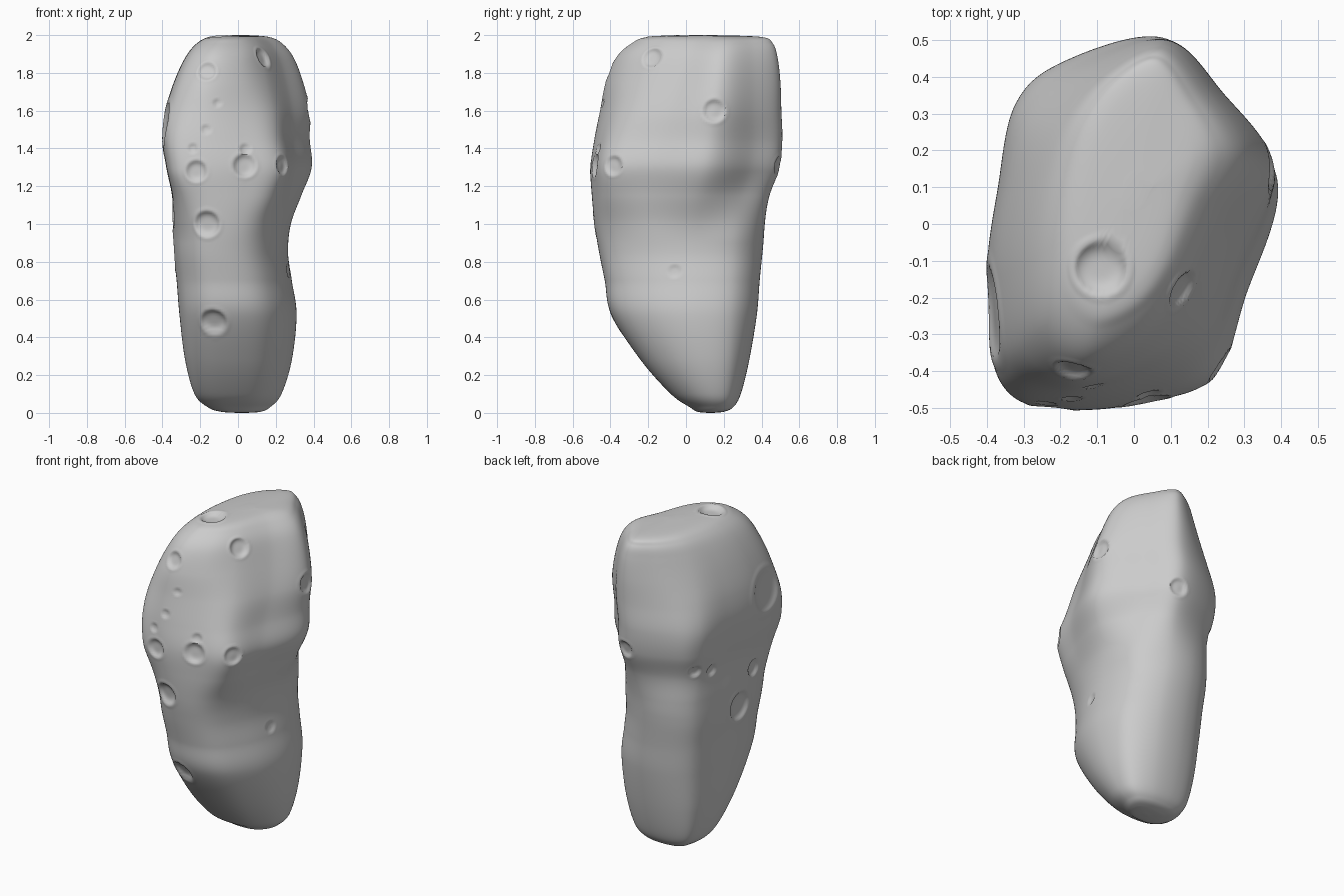
import bpy, bmesh, math
from mathutils import Vector
from mathutils.bvhtree import BVHTree

if "Cube" in bpy.data.objects:
    bpy.data.objects.remove(bpy.data.objects["Cube"])

RINGS, SIDES = 260, 220

# height, left x, right x, front y, back y
EXTENTS = [
    (0.00, 0.00, 0.04, 0.12, 0.14), (0.006, -0.09, 0.12, 0.06, 0.20),
    (0.03, -0.16, 0.17, 0.02, 0.25), (0.10, -0.23, 0.23, -0.08, 0.29),
    (0.28, -0.28, 0.285, -0.24, 0.335), (0.52, -0.31, 0.31, -0.395, 0.375),
    (0.70, -0.325, 0.285, -0.43, 0.39), (0.85, -0.34, 0.265, -0.46, 0.405),
    (1.00, -0.345, 0.28, -0.485, 0.42), (1.15, -0.35, 0.335, -0.50, 0.445),
    (1.30, -0.38, 0.39, -0.505, 0.495), (1.45, -0.40, 0.38, -0.485, 0.51),
    (1.60, -0.385, 0.38, -0.455, 0.505), (1.75, -0.34, 0.345, -0.425, 0.50),
    (1.88, -0.28, 0.295, -0.37, 0.485), (1.955, -0.22, 0.235, -0.29, 0.46),
    (1.99, -0.15, 0.165, -0.20, 0.40), (2.00, -0.03, 0.05, 0.04, 0.14),
]
# cross-sections: angular middle, rounded box below, slanted ridge on top
UPPER = [(.22, -.41), (.30, -.20), (.39, .12), (.22, .36), (.07, .51), (-.20, .45),
         (-.33, .34), (-.37, .10), (-.40, -.15), (-.37, -.44), (-.20, -.50), (.03, -.48)]
LOWER = [(.16, -.33), (.27, -.15), (.31, .06), (.27, .26), (.12, .37), (-.08, .38),
         (-.24, .30), (-.30, .10), (-.31, -.10), (-.27, -.28), (-.16, -.39), (.02, -.40)]
TOP = [(.12, -.20), (.21, .00), (.29, .19), (.20, .36), (.08, .49), (-.08, .42),
       (-.20, .28), (-.26, .10), (-.28, -.10), (-.25, -.28), (-.14, -.37), (.01, -.32)]


def spline(pts, u, cyclic=False, tension=0.5):
    n = len(pts)
    i = int(math.floor(u))
    if not cyclic:
        i = min(i, n - 2)
    t = u - i
    pick = lambda k: Vector(pts[k % n] if cyclic else pts[max(0, min(n - 1, k))])
    a, b, c, d = (pick(i + k) for k in (-1, 0, 1, 2))
    m0, m1 = (c - a) * tension, (d - b) * tension
    return (b * (2*t**3 - 3*t*t + 1) + m0 * (t**3 - 2*t*t + t)
            + c * (3*t*t - 2*t**3) + m1 * (t**3 - t*t))


def section(template):
    pts = [spline(template, k * len(template) / SIDES, True) for k in range(SIDES)]
    lo = [min(p[a] for p in pts) for a in (0, 1)]
    hi = [max(p[a] for p in pts) for a in (0, 1)]
    return [Vector([(p[a] - lo[a]) / (hi[a] - lo[a]) for a in (0, 1)]) for p in pts]


def smooth(x, a, b):
    t = max(0, min(1, (x - a) / (b - a)))
    return t * t * (3 - 2 * t)


# rock body lofted through the sections
up, low, top = section(UPPER), section(LOWER), section(TOP)
bm = bmesh.new()
rings = []
for r in range(RINGS + 1):
    z, x0, x1, y0, y1 = spline(EXTENTS, r * (len(EXTENTS) - 1) / RINGS)
    w, w2 = smooth(z, 0.9, 1.28), smooth(z, 1.25, 1.9)
    ring = []
    for a, b, c in zip(low, up, top):
        p = a.lerp(b, w).lerp(c, w2)
        ring.append(bm.verts.new((x0 + p.x * (x1 - x0), y0 + p.y * (y1 - y0), z)))
    rings.append(ring)
for a, b in zip(rings, rings[1:]):
    for k in range(SIDES):
        j = (k + 1) % SIDES
        bm.faces.new((a[k], a[j], b[j], b[k]))
bm.faces.new(rings[0][::-1])
bm.faces.new(rings[-1])
bm.normal_update()

# craters: point to shoot from, direction, radius
tree = BVHTree.FromBMesh(bm)
craters = []


def crater(origin, direction, radius, depth=0.33):
    loc, nor, _, _ = tree.ray_cast(Vector(origin), Vector(direction).normalized())
    if loc:
        craters.append((loc, nor, radius, depth * radius))


for x, z, r in [(-.165, 1.81, .05), (-.11, 1.64, .022), (-.17, 1.50, .026),
                (-.24, 1.40, .026), (.04, 1.395, .03), (-.22, 1.28, .055),
                (.035, 1.31, .06), (.24, 1.31, .052), (-.165, 1.0, .067), (-.13, .48, .07)]:
    crater((x, -3, z), (0, 1, 0), r)
crater((3, .15, 1.60), (-1, 0, 0), .06)
crater((3, -.06, .75), (-1, 0, 0), .035, .2)
crater((-.09, -.12, 4), (0, 0, -1), .07)
crater((.135, -.18, 4), (0, 0, -1), .055)
crater((.08, 3, 1.31), (0, -1, 0), .052)
for y, z, r, d in [(-.24, 1.52, .125, .16), (-.18, 1.05, .055, .3), (-.05, .86, .09, .25)]:
    crater((-3, y, z), (1, 0, 0), r, d)
for s, z in [(0.03, 1.2), (-.12, 1.17)]:
    crater((-2 + s / 2, 2 + s / 2, z), (1, -1, 0), .038)

for v in bm.verts:
    shift = Vector()
    for loc, nor, r, depth in craters:
        s = (v.co - loc).length / r
        if s < 1:
            shift -= nor * depth * (1 - s ** 4)
        elif s < 1.35:
            shift += nor * depth * 0.1 * math.sin((s - 1) / 0.35 * math.pi)
    v.co += shift

mesh = bpy.data.meshes.new("asteroid_rock")
bm.to_mesh(mesh)
bm.free()
rock = bpy.data.objects.new("asteroid_rock", mesh)
bpy.context.collection.objects.link(rock)
bpy.context.view_layer.objects.active = rock
rock.select_set(True)
bpy.ops.object.shade_smooth_by_angle(angle=math.radians(45))
